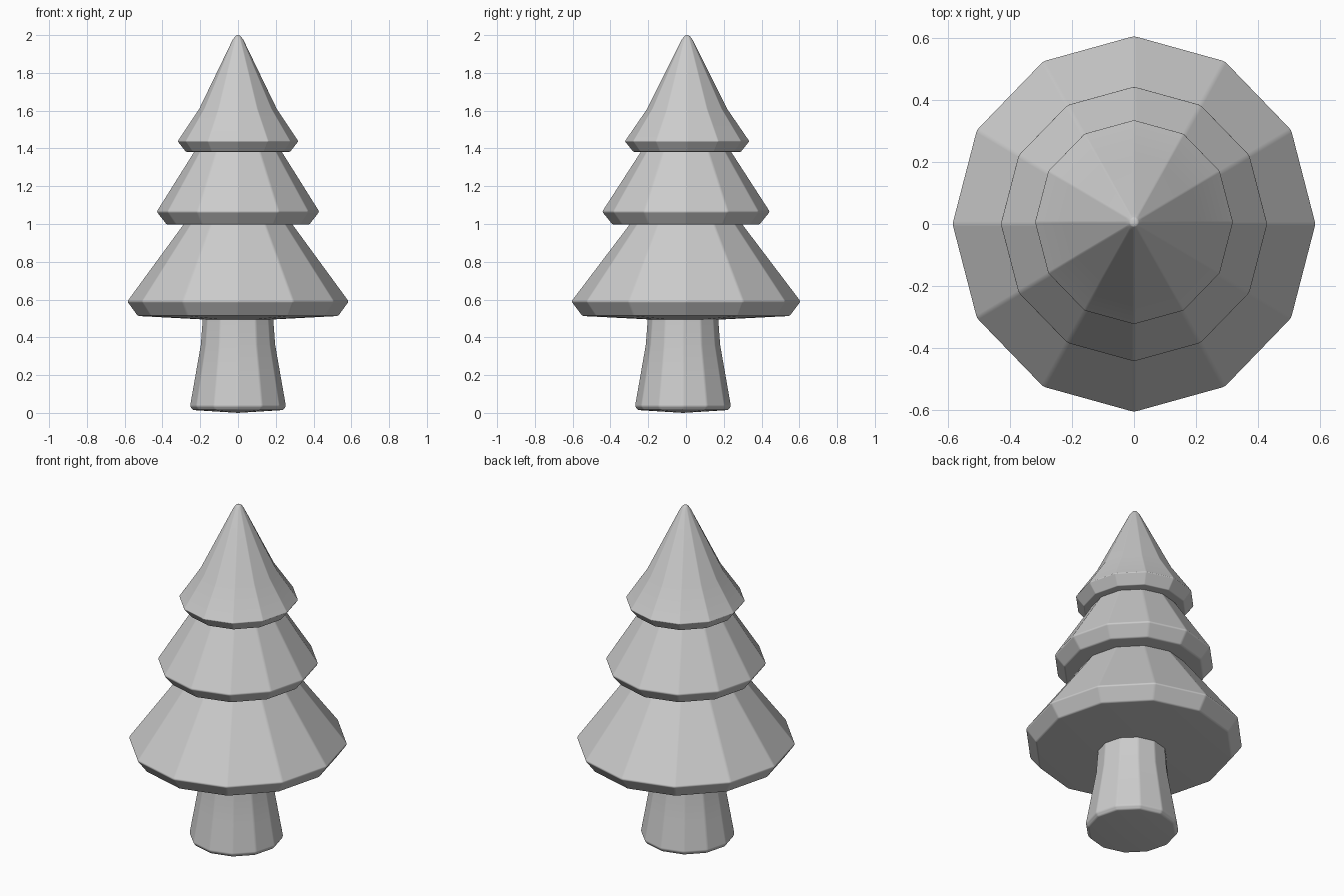
import bpy
import bmesh
from math import cos, sin, tau, radians

cube = bpy.data.objects.get("Cube")
if cube:
    bpy.data.objects.remove(cube)

# One plain grey for the whole tree
GREY = (0.6, 0.6, 0.6, 1)
grey = bpy.data.materials.new("plain_grey")
grey.use_nodes = True
grey.diffuse_color = GREY
grey.node_tree.nodes["Principled BSDF"].inputs["Base Color"].default_value = GREY


def turned_part(name, profile, sides=12, center_y=0.0, squash_x=1.0, soften=0.008):
    """Stack rings of (radius, height) into a faceted solid; radius 0 is a pole."""
    bm = bmesh.new()
    rings = []
    for radius, z in profile:
        if radius == 0:
            rings.append([bm.verts.new((0, center_y, z))] * sides)
            continue
        rings.append([bm.verts.new((radius * squash_x * cos(tau * i / sides),
                                    center_y + radius * sin(tau * i / sides), z))
                      for i in range(sides)])
    for low, high in zip(rings, rings[1:]):
        for i in range(sides):
            j = (i + 1) % sides
            corners = [low[i], low[j], high[j], high[i]]
            bm.faces.new(list(dict.fromkeys(corners)))
    bmesh.ops.recalc_face_normals(bm, faces=bm.faces)
    mesh = bpy.data.meshes.new(name)
    bm.to_mesh(mesh)
    bm.free()
    mesh.materials.append(grey)
    part = bpy.data.objects.new(name, mesh)
    bpy.context.collection.objects.link(part)

    # Softly worn edges, flat facets
    bpy.ops.object.select_all(action="DESELECT")
    part.select_set(True)
    bpy.context.view_layer.objects.active = part
    bpy.ops.object.shade_smooth()
    bevel = part.modifiers.new("worn_edges", "BEVEL")
    bevel.width = soften
    bevel.segments = 2
    bevel.limit_method = "ANGLE"
    bevel.angle_limit = radians(14)
    bevel.harden_normals = True
    return part


# Flared trunk with a slightly domed foot
turned_part("trunk", [(0, 0), (0.24, 0.015), (0.255, 0.035), (0.226, 0.2),
                      (0.198, 0.36), (0.186, 0.52), (0, 0.52)], center_y=-0.016)

# Three overlapping tiers of foliage
turned_part("lower_branches", [(0, 0.485), (0.55, 0.513), (0.608, 0.59),
                               (0.29, 1.01), (0, 1.01)], squash_x=0.966)
turned_part("middle_branches", [(0, 0.995), (0.39, 0.997), (0.445, 1.065),
                                (0.235, 1.39), (0, 1.39)], squash_x=0.97)
turned_part("top_branches", [(0, 1.38), (0.285, 1.382), (0.33, 1.438), (0.212, 1.61),
                             (0.03, 1.975), (0.015, 1.995), (0, 2)],
            center_y=0.006, squash_x=0.97, soften=0.005)
